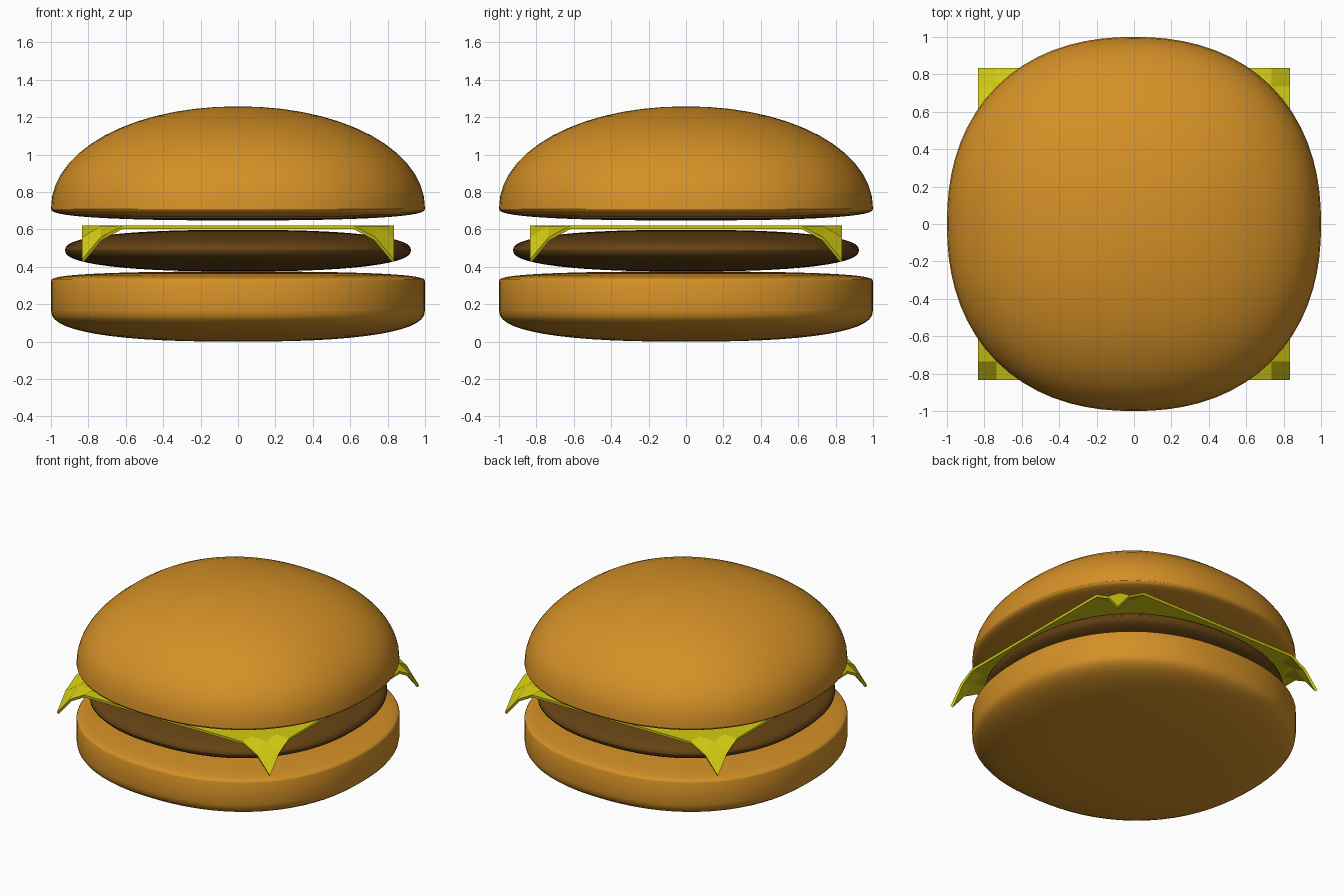
import bpy, bmesh, math

cube = bpy.data.objects.get("Cube")
if cube:
    bpy.data.objects.remove(cube, do_unlink=True)

SEGMENTS, RINGS = 72, 14
SQUARENESS = 2.25          # plan outline is a slightly squared circle


def material(name, colour):
    mat = bpy.data.materials.new(name)
    mat.use_nodes = True
    mat.diffuse_color = (*colour, 1)
    mat.node_tree.nodes["Principled BSDF"].inputs["Base Color"].default_value = (*colour, 1)
    return mat


def finish(name, bm, mat):
    bmesh.ops.recalc_face_normals(bm, faces=bm.faces)
    mesh = bpy.data.meshes.new(name)
    bm.to_mesh(mesh)
    bm.free()
    mesh.materials.append(mat)
    obj = bpy.data.objects.new(name, mesh)
    bpy.context.collection.objects.link(obj)
    return obj


def arc(height, power):
    """Quarter superellipse as (radius, height) from the rim to near the pole."""
    points = []
    for i in range(RINGS):
        a = math.pi / 2 * i / RINGS
        points.append((math.cos(a) ** (2 / power), height * math.sin(a) ** (2 / power)))
    return points


def rounded_slab(name, mat, radius, low, high):
    """low and high are (rim z, height of the rounding, roundness power)."""
    profile = [(r, low[0] - h) for r, h in reversed(arc(*low[1:]))]
    profile += [(r, high[0] + h) for r, h in arc(*high[1:])]
    bm = bmesh.new()
    rings = []
    for r, z in profile:
        ring = []
        for i in range(SEGMENTS):
            a = math.tau * i / SEGMENTS
            c, s = math.cos(a), math.sin(a)
            k = radius * r * (abs(c) ** SQUARENESS + abs(s) ** SQUARENESS) ** (-1 / SQUARENESS)
            ring.append(bm.verts.new((k * c, k * s, z)))
        rings.append(ring)
    for a, b in zip(rings, rings[1:]):
        for i in range(SEGMENTS):
            j = (i + 1) % SEGMENTS
            bm.faces.new((a[i], a[j], b[j], b[i]))
    # Close both poles with fans
    for ring, z in ((rings[0], low[0] - low[1]), (rings[-1], high[0] + high[1])):
        pole = bm.verts.new((0, 0, z))
        for i in range(SEGMENTS):
            bm.faces.new((ring[i], ring[(i + 1) % SEGMENTS], pole))
    obj = finish(name, bm, mat)
    for o in bpy.context.selected_objects:
        o.select_set(False)
    bpy.context.view_layer.objects.active = obj
    obj.select_set(True)
    bpy.ops.object.shade_smooth_by_angle(angle=math.radians(60))
    return obj


bun = material("toasted bun", (0.66, 0.28, 0.02))
meat = material("brown patty", (0.13, 0.055, 0.007))
yellow = material("yellow cheese", (0.66, 0.60, 0.006))

# Buns and patty
rounded_slab("bottom_bun", bun, 1.0, (0.17, 0.17, 2.5), (0.325, 0.05, 2.6))
rounded_slab("patty", meat, 0.925, (0.49, 0.115, 2.4), (0.49, 0.108, 2.4))
rounded_slab("top_bun", bun, 1.0, (0.71, 0.062, 2.5), (0.71, 0.548, 2.06))

# Cheese slice: a flat square grid whose corners droop
cuts = [-0.835, -0.735, -0.62, 0, 0.62, 0.735, 0.835]
bm = bmesh.new()
grid = []
for x in cuts:
    row = []
    for y in cuts:
        past = max(0, abs(x) + abs(y) - 1.455)
        row.append(bm.verts.new((x, y, 0.62 - 2.5 * past ** 1.7)))
    grid.append(row)
for i in range(len(cuts) - 1):
    for j in range(len(cuts) - 1):
        bm.faces.new((grid[i][j], grid[i + 1][j], grid[i + 1][j + 1], grid[i][j + 1]))
for face in bm.faces:
    face.normal_update()
cheese = finish("cheese_slice", bm, yellow)
if cheese.data.polygons[0].normal.z < 0:
    cheese.data.flip_normals()
thickness = cheese.modifiers.new("thickness", "SOLIDIFY")
thickness.thickness = 0.018
thickness.offset = -1
